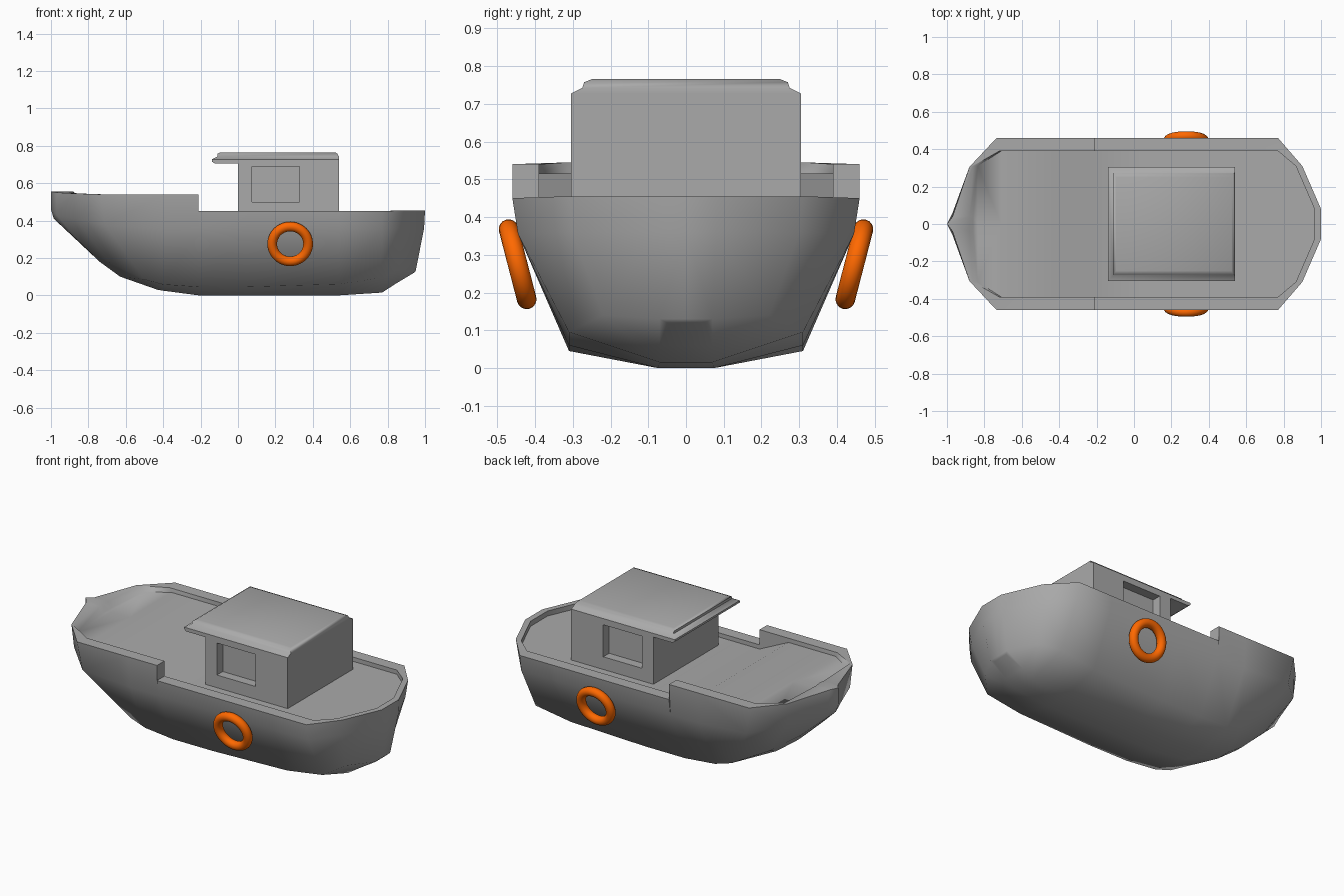
import bpy, bmesh, math

if "Cube" in bpy.data.objects:
    bpy.data.objects.remove(bpy.data.objects["Cube"])


def paint(name, rgb):
    m = bpy.data.materials.new(name)
    m.diffuse_color = (*rgb, 1)
    m.use_nodes = True
    m.node_tree.nodes["Principled BSDF"].inputs["Base Color"].default_value = m.diffuse_color
    return m


grey = paint("dark_grey", (.40, .40, .40))
orange = paint("orange", (1.0, .14, .0))


def smooth(ob, angle):
    bpy.ops.object.select_all(action='DESELECT')
    ob.select_set(True)
    bpy.context.view_layer.objects.active = ob
    bpy.ops.object.shade_smooth_by_angle(angle=math.radians(angle))


def finish(name, bm, angle=30):
    bmesh.ops.remove_doubles(bm, verts=bm.verts, dist=0.0005)
    bmesh.ops.dissolve_degenerate(bm, edges=bm.edges, dist=0.0005)
    bmesh.ops.recalc_face_normals(bm, faces=bm.faces)
    me = bpy.data.meshes.new(name)
    bm.to_mesh(me)
    bm.free()
    me.materials.append(grey)
    ob = bpy.data.objects.new(name, me)
    bpy.context.collection.objects.link(ob)
    smooth(ob, angle)
    return ob


def loft(bm, rings, closed):
    vs = [[bm.verts.new(p) for p in r] for r in rings]
    n = len(rings[0])
    for a, b in zip(vs, vs[1:]):
        for i in range(n if closed else n - 1):
            j = (i + 1) % n
            bm.faces.new((a[i], a[j], b[j], b[i]))
    return vs


def box(bm, x0, x1, y0, y1, z0, z1):
    r = [[(x0, y0, z), (x1, y0, z), (x1, y1, z), (x0, y1, z)] for z in (z0, z1)]
    v = loft(bm, r, True)
    bm.faces.new(v[0])
    bm.faces.new(v[1])


# Hull stations from keel, chine, mid, outer rail, inner rail, deck height
def station(keel, chine, mid, rail, inner, deck, slant=0):
    ix, iy = inner
    return [(keel[0], 0, keel[2]), keel, chine, mid, rail,
            (ix, iy, rail[2]), (ix + slant, iy, deck), (ix + slant, 0, deck)]


def middle(x, rail, deck, chine=0.045, keel=0.0, ky=0.075, cy=0.31):
    return station((x, ky, keel), (x, cy, chine), (x, 0.445, 0.355),
                   (x, 0.46, rail), (x, 0.39), deck)


bow = [
    station((-.74, 0, .18), (-.985, 0, .41), (-1, 0, .46), (-1, 0, .555), (-.88, 0), .515, .02),
    station((-.74, .02, .18), (-.83, .10, .27), (-.97, .06, .43), (-.97, .04, .55), (-.88, .04), .515, .02),
    station((-.63, .05, .10), (-.69, .20, .175), (-.87, .295, .41), (-.88, .305, .545), (-.86, .31), .515, .025),
    station((-.43, .07, .03), (-.50, .29, .085), (-.71, .445, .375), (-.735, .46, .54), (-.72, .39), .515, .01),
]
amid = [
    middle(-.40, .54, .515, chine=.058, keel=.025, cy=.30),
    middle(-.21, .54, .425),
    middle(-.21, .45, .425),
    middle(.05, .45, .425),
    middle(.54, .45, .425, chine=.06),
    middle(.77, .45, .425, chine=.095, keel=.015, ky=.07),
]
stern = [
    station((.84, .07, .06), (.86, .22, .14), (.89, .30, .36), (.90, .31, .455), (.865, .31), .425),
    station((.94, .05, .12), (.95, .07, .13), (.995, .08, .36), (1, .08, .455), (.965, .08), .425),
    station((.94, 0, .12), (.95, 0, .13), (.995, 0, .36), (1, 0, .455), (.965, 0), .425),
]
bm = bmesh.new()
loft(bm, bow + amid + stern, False)
geom = bm.verts[:] + bm.edges[:] + bm.faces[:]
dup = bmesh.ops.duplicate(bm, geom=geom)["geom"]
for v in dup:
    if isinstance(v, bmesh.types.BMVert):
        v.co.y *= -1
finish("hull", bm, 65)

# Cabin with recessed side windows
bm = bmesh.new()
for s in (-1, 1):
    box(bm, .075, .33, s * .25, s * .40, .50, .69)
cutter = finish("window_cutter", bm)
cutter.hide_render = True
bm = bmesh.new()
box(bm, 0, .54, -.305, .305, .41, .72)
cabin = finish("cabin", bm)
cut = cabin.modifiers.new("windows", 'BOOLEAN')
cut.object = cutter
cut.solver = 'EXACT'
bpy.ops.object.modifier_apply(modifier=cut.name)
bpy.data.objects.remove(cutter)
smooth(cabin, 30)

# Stepped roof overhanging forward
bm = bmesh.new()
steps = [(-.125, .54, .305, .705), (-.14, .54, .305, .715), (-.14, .54, .305, .727),
         (-.11, .54, .275, .742), (-.11, .531, .27, .757), (-.095, .522, .25, .765)]
v = loft(bm, [[(a, -w, z), (b, -w, z), (b, w, z), (a, w, z)] for a, b, w, z in steps], True)
bm.faces.new(v[0])
bm.faces.new(v[-1])
finish("roof", bm, 50)

# Life rings leaning against both sides
for s, side in ((-1, "front"), (1, "back")):
    bpy.ops.mesh.primitive_torus_add(
        major_segments=40, minor_segments=16, major_radius=.096, minor_radius=.026,
        location=(.279, s * .446, .275),
        rotation=(math.radians(90 - s * 14.5), 0, 0))
    ring = bpy.context.object
    ring.name = "life_ring_" + side
    ring.data.materials.append(orange)
    bpy.ops.object.shade_smooth()
